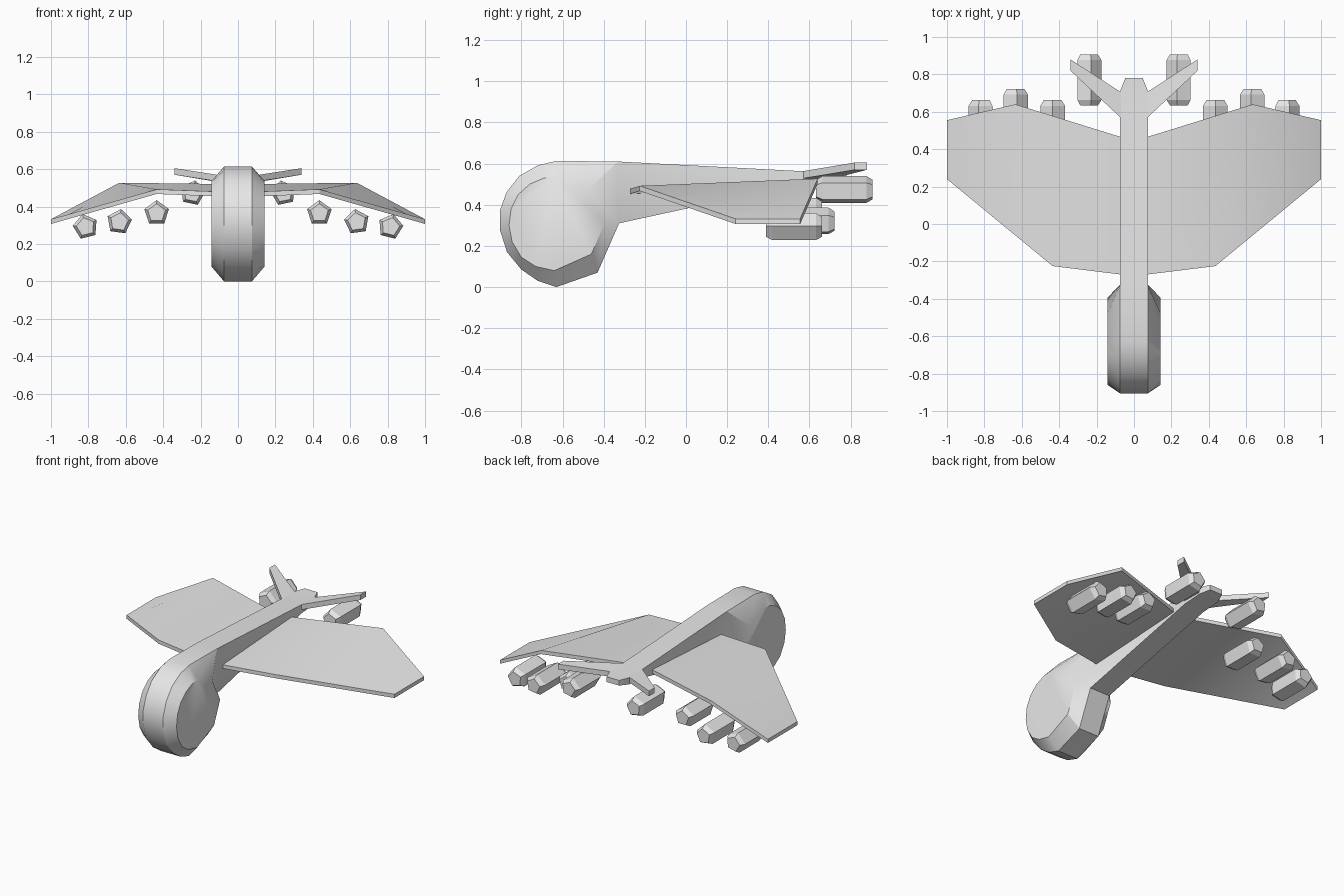
import bpy, bmesh, math
from mathutils import Matrix

cube = bpy.data.objects.get("Cube")
if cube:
    bpy.data.objects.remove(cube, do_unlink=True)

grey = bpy.data.materials.new("plain_grey")
grey.use_nodes = True
grey.diffuse_color = (0.8, 0.8, 0.8, 1)
grey.node_tree.nodes["Principled BSDF"].inputs["Base Color"].default_value = (0.8, 0.8, 0.8, 1)


def finish(bm, name, smooth=True):
    bmesh.ops.recalc_face_normals(bm, faces=bm.faces)
    mesh = bpy.data.meshes.new(name)
    bm.to_mesh(mesh)
    bm.free()
    mesh.materials.append(grey)
    obj = bpy.data.objects.new(name, mesh)
    bpy.context.collection.objects.link(obj)
    if smooth:
        bpy.ops.object.select_all(action='DESELECT')
        obj.select_set(True)
        bpy.context.view_layer.objects.active = obj
        bpy.ops.object.shade_smooth_by_angle(angle=math.radians(30))
    return obj


def plate(name, outline, thickness, panels, side):
    """Thin slab: folded top panels, the same panels below, and a closed edge."""
    bm = bmesh.new()
    top = [bm.verts.new((x * side, y, z)) for x, y, z in outline]
    low = [bm.verts.new((x * side, y, z - thickness)) for x, y, z in outline]
    for panel in panels:
        bm.faces.new([top[i] for i in panel])
        bm.faces.new([low[i] for i in reversed(panel)])
    for i in range(len(outline)):
        j = (i + 1) % len(outline)
        bm.faces.new((top[i], low[i], low[j], top[j]))
    return finish(bm, name)


def pod(name, x, y, z, turn, side):
    """Five-sided capsule with chamfered ends, lying along y."""
    bm = bmesh.new()
    rings = []
    for dy, r in ((-0.137, 0.05), (-0.107, 0.069), (0.107, 0.069), (0.137, 0.05)):
        ring = []
        for k in range(5):
            a = math.radians(90 + turn + 72 * k)
            ring.append(bm.verts.new((side * (x + r * math.cos(a)), y + dy, z + r * math.sin(a))))
        rings.append(ring)
    for a, b in zip(rings, rings[1:]):
        for k in range(5):
            j = (k + 1) % 5
            bm.faces.new((a[k], a[j], b[j], b[k]))
    bm.faces.new(rings[0])
    bm.faces.new(rings[-1])
    return finish(bm, name, smooth=False)


# Fuselage: round disc head flowing into a tapering body (y, z profiles)
rim = [(-0.33, 0.61), (-0.63, 0.613), (-0.72, 0.592), (-0.81, 0.54), (-0.873, 0.46),
       (-0.905, 0.37), (-0.905, 0.28), (-0.87, 0.17), (-0.80, 0.085), (-0.72, 0.03),
       (-0.63, 0.0), (-0.43, 0.07), (-0.325, 0.31)]
cheek = [(-0.48, 0.47), (-0.635, 0.535), (-0.69, 0.53), (-0.76, 0.5), (-0.815, 0.45),
         (-0.85, 0.38), (-0.86, 0.3), (-0.845, 0.22), (-0.8, 0.145), (-0.73, 0.1),
         (-0.64, 0.08), (-0.46, 0.16), (-0.395, 0.31)]
bm = bmesh.new()
loops = [[bm.verts.new((x, y, z)) for y, z in pts]
         for x, pts in ((-0.143, cheek), (-0.075, rim), (0.075, rim), (0.143, cheek))]
n = len(rim)
for s in range(3):
    for i in range(n):
        if s == 1 and i == n - 1:
            continue  # open neck where the body joins
        j = (i + 1) % n
        bm.faces.new((loops[s][i], loops[s][j], loops[s + 1][j], loops[s + 1][i]))
bm.faces.new(loops[0])
bm.faces.new(loops[3])
ring = [loops[1][0], loops[2][0], loops[2][-1], loops[1][-1]]
for y, w, top, low in ((0.57, 0.075, 0.563, 0.505), (0.71, 0.075, 0.56, 0.515), (0.78, 0.047, 0.56, 0.525)):
    new = [bm.verts.new(p) for p in ((-w, y, top), (w, y, top), (w, y, low), (-w, y, low))]
    for i in range(4):
        j = (i + 1) % 4
        bm.faces.new((ring[i], ring[j], new[j], new[i]))
    ring = new
bm.faces.new(ring)
finish(bm, "fuselage")

# Mirrored wings, tail fins and hanging pods
wing = [(0.07, -0.27, 0.478), (0.435, -0.225, 0.492), (1.0, 0.24, 0.332),
        (1.0, 0.555, 0.332), (0.635, 0.64, 0.527), (0.07, 0.465, 0.52)]
fin = [(0.07, 0.567, 0.563), (0.34, 0.82, 0.605), (0.34, 0.88, 0.605), (0.07, 0.705, 0.56)]
pods = {"inner_pod": (0.435, 0.525, 0.365, 0), "middle_pod": (0.635, 0.585, 0.318, 8),
        "outer_pod": (0.815, 0.525, 0.292, -14), "tail_pod": (0.243, 0.77, 0.472, 12)}
for label, side in (("left", 1), ("right", -1)):
    plate(label + "_wing", wing, 0.025, ((0, 1, 4, 5), (1, 2, 3, 4)), side)
    plate(label + "_tail_fin", fin, 0.035, ((0, 1, 2, 3),), side)
    for name, (x, y, z, turn) in pods.items():
        pod(label + "_" + name, x, y, z, turn, side)
